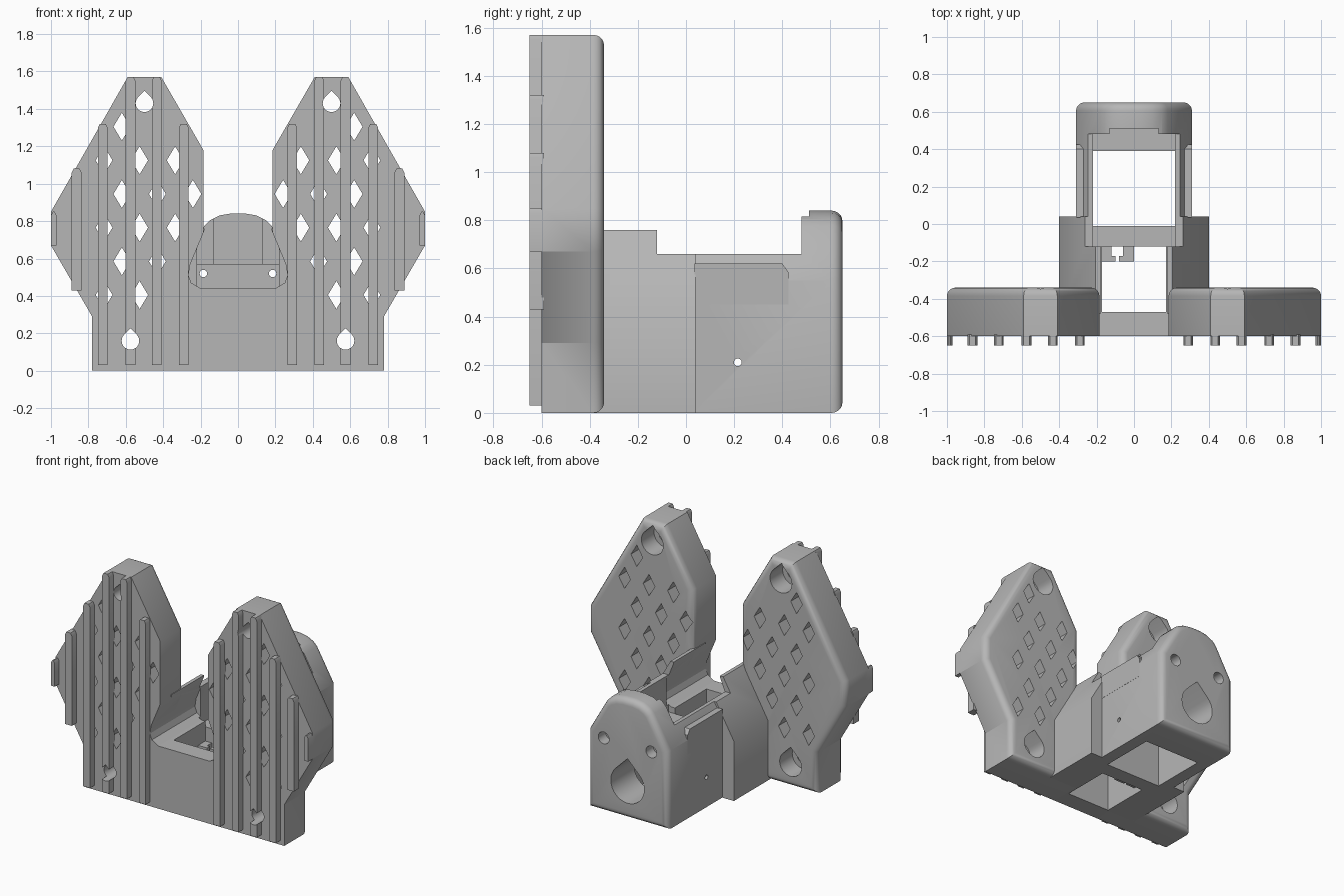
import bpy, bmesh, math

cube = bpy.data.objects.get("Cube")
if cube:
    bpy.data.objects.remove(cube, do_unlink=True)

grey = bpy.data.materials.new("plain grey")
grey.use_nodes = True
colour = (0.47, 0.47, 0.47, 1)
grey.diffuse_color = colour
grey.node_tree.nodes["Principled BSDF"].inputs["Base Color"].default_value = colour


def add_prism(bm, pts, a, b, axis="y", bevel=0):
    """Extrude a profile along y (points are x, z) or along x (points are y, z)."""
    def place(p, t):
        return (p[0], t, p[1]) if axis == "y" else (t, p[0], p[1])
    near = [bm.verts.new(place(p, a)) for p in pts]
    far = [bm.verts.new(place(p, b)) for p in pts]
    bm.faces.new(near)
    bm.faces.new(far[::-1])
    n = len(pts)
    for i in range(n):
        j = (i + 1) % n
        bm.faces.new((near[j], near[i], far[i], far[j]))
    bmesh.ops.recalc_face_normals(bm, faces=bm.faces[:])
    if bevel:
        ring = [bm.edges.get((far[i], far[(i + 1) % n])) for i in range(n)]
        bmesh.ops.bevel(bm, geom=ring, offset=bevel, segments=5,
                        profile=0.5, affect="EDGES")


def finish(bm, name):
    mesh = bpy.data.meshes.new(name)
    bm.to_mesh(mesh)
    bm.free()
    obj = bpy.data.objects.new(name, mesh)
    bpy.context.scene.collection.objects.link(obj)
    mesh.materials.append(grey)
    return obj


def prism(name, pts, a, b, axis="y", bevel=0):
    bm = bmesh.new()
    add_prism(bm, pts, a, b, axis, bevel)
    return finish(bm, name)


def rect(x0, x1, z0, z1):
    return [(x0, z0), (x1, z0), (x1, z1), (x0, z1)]


def box(name, x0, x1, y0, y1, z0, z1):
    return prism(name, rect(x0, x1, z0, z1), y0, y1)


def teardrop(x, z, r):
    arc = [math.radians(135 + 270 * i / 24) for i in range(25)]
    return [(x + r * math.cos(t), z + r * math.sin(t)) for t in arc] + [(x, z + 1.41 * r)]


def circle(x, z, r):
    return [(x + r * math.cos(math.tau * i / 16), z + r * math.sin(math.tau * i / 16))
            for i in range(16)]


def bake(obj, cutters=(), mirror=False):
    """Cut the object, optionally mirror it, and keep the resulting mesh."""
    for c in cutters:
        m = obj.modifiers.new("cut", "BOOLEAN")
        m.operation, m.solver, m.object = "DIFFERENCE", "EXACT", c
        c.hide_render = True
    if mirror:
        m = obj.modifiers.new("mirror", "MIRROR")
        m.use_mirror_merge = False
    dg = bpy.context.evaluated_depsgraph_get()
    mesh = bpy.data.meshes.new_from_object(obj.evaluated_get(dg))
    obj.modifiers.clear()
    obj.data = mesh
    return obj


def mirrored(pts):
    return pts + [(-x, z) for x, z in reversed(pts)]


parts, helpers = [], []


def helper(obj):
    helpers.append(obj)
    return obj


# Flared channel running between the wings
channel = helper(prism("channel_cutter", mirrored(
    [(0.2, 0.44), (0.25, 0.47), (0.265, 0.51), (0.255, 0.57), (0.18, 0.75), (0.18, 0.95)]),
    -1, -0.1))

# Wing plates with diamond lattice and counterbored screw holes
outline = [(0.185, 0), (0.78, 0), (0.78, 0.29), (1, 0.67), (1, 0.85),
           (0.59, 1.57), (0.41, 1.57), (0.19, 1.18)]
outline[-1] = (0.185, 1.18)
screws = [(0.5, 1.43), (0.575, 0.16)]


def edge_distance(x, z):
    best = 9
    for (ax, az), (bx, bz) in zip(outline, outline[1:] + outline[:1]):
        ex, ez = bx - ax, bz - az
        best = min(best, (ex * (z - az) - ez * (x - ax)) / math.hypot(ex, ez))
    return best


lattice = bmesh.new()
for row in range(-4, 5):
    for col in range(6):
        x = 0.906 - 0.19 * col - 0.095 * (row % 2)
        z = 0.765 + 0.18 * row
        body_side = 0.4 - max(0, z - 0.42) / 1.73
        behind_body = z < 0.85 and x < body_side + 0.05
        near_screw = any(math.hypot(x - sx, z - sz) < 0.16 for sx, sz in screws)
        if edge_distance(x, z) > 0.05 and not behind_body and not near_screw:
            add_prism(lattice, [(x - 0.045, z), (x, z - 0.075), (x + 0.045, z), (x, z + 0.075)],
                      -0.8, 0)
cuts = [channel, helper(finish(lattice, "lattice_cutter"))]
for sx, sz in screws:
    cuts.append(helper(prism("screw_cutter", teardrop(sx, sz, 0.047), -0.8, 0)))
    cuts.append(helper(prism("bore_cutter", teardrop(sx, sz, 0.085), -0.48, 0)))
wing = prism("wings", outline, -0.6, -0.34, bevel=0.045)
parts.append(bake(wing, cuts, mirror=True))

# Vertical ribs on the front of the wings
ribs = bmesh.new()
for x, z0, z1 in [(0.985, 0.67, 0.85), (0.863, 0.43, 1.08), (0.723, 0.03, 1.32),
                  (0.575, 0.03, 1.57), (0.434, 0.03, 1.57), (0.29, 0.03, 1.32)]:
    w = 0.015 if x > 0.95 else 0.026
    add_prism(ribs, [(x - w, z0), (x + w, z0), (x + w, z1 - 0.02), (x + w - 0.01, z1),
                     (x - w + 0.01, z1), (x - w, z1 - 0.02)], -0.65, -0.59)
rib_cuts = [helper(prism("rib_screw_cutter", teardrop(sx, sz, 0.047), -0.8, 0))
            for sx, sz in screws]
parts.append(bake(finish(ribs, "ribs"), rib_cuts, mirror=True))

# Front wall between the wings
parts.append(box("front_wall", -0.185, 0.185, -0.6, -0.47, 0, 0.44))

# Middle body with sloped shoulders
cavity = helper(box("cavity_cutter", -0.22, 0.22, -0.12, 0.39, -1, 2))
top_step = helper(box("top_step_cutter", -1, 1, -0.12, 0.48, 0.66, 2))
pocket = helper(box("pocket_cutter", -0.17, 0.17, -0.47, -0.1, -1, 2))
middle = prism("middle_body", mirrored([(0.4, 0), (0.4, 0.42), (0.205, 0.76)]), -0.48, 0.04)
parts.append(bake(middle, [channel, pocket, cavity, top_step]))

# Crossbar and cable clip inside the body
parts.append(box("crossbar", -0.225, 0.225, -0.12, -0.01, 0, 0.4))
for x0, x1, hook in [(-0.17, -0.12, 0.02), (-0.06, 0, -0.02)]:
    parts.append(box("clip_arm", x0, x1, -0.17, -0.11, 0.05, 0.3))
    parts.append(box("clip_tip", x0 + min(hook, 0), x1 + max(hook, 0), -0.2, -0.17, 0.05, 0.3))

# Rear housing with arched back wall
rear = prism("rear_housing", mirrored([(0.31, 0), (0.31, 0.55), (0.18, 0.775),
                                       (0.15, 0.805), (0.1, 0.83), (0.04, 0.84)]),
             0.03, 0.65, bevel=0.045)
rear_cuts = [
    cavity, top_step,
    helper(box("upper_cavity_cutter", -0.22, 0.22, 0, 0.48, 0.57, 2)),
    helper(box("recess_cutter", -0.13, 0.13, 0.4, 0.51, 0.57, 2)),
    helper(prism("rear_hole_cutter", teardrop(0, 0.24, 0.13), 0.3, 1)),
    helper(prism("side_hole_cutter", circle(0.215, 0.21, 0.016), -1, 1, axis="x")),
]
for s in (-1, 1):
    rear_cuts.append(helper(prism("pin_cutter", circle(s * 0.185, 0.52, 0.02), 0.3, 1)))
    rear_cuts.append(helper(prism("pin_bore_cutter", circle(s * 0.185, 0.52, 0.042), 0.57, 1)))
parts.append(bake(rear, rear_cuts))

# Raised side flaps on the rear housing
flap = prism("side_flaps", [(0.035, 0.45), (0.425, 0.45), (0.425, 0.585),
                            (0.4, 0.62), (0.035, 0.62)], 0.262, 0.311, axis="x")
parts.append(bake(flap, mirror=True))

# Remove cutters and shade smooth with sharp edges kept
for h in helpers:
    bpy.data.objects.remove(h, do_unlink=True)
bpy.ops.object.select_all(action="DESELECT")
for p in parts:
    p.select_set(True)
bpy.context.view_layer.objects.active = parts[0]
bpy.ops.object.shade_smooth_by_angle(angle=math.radians(30))
